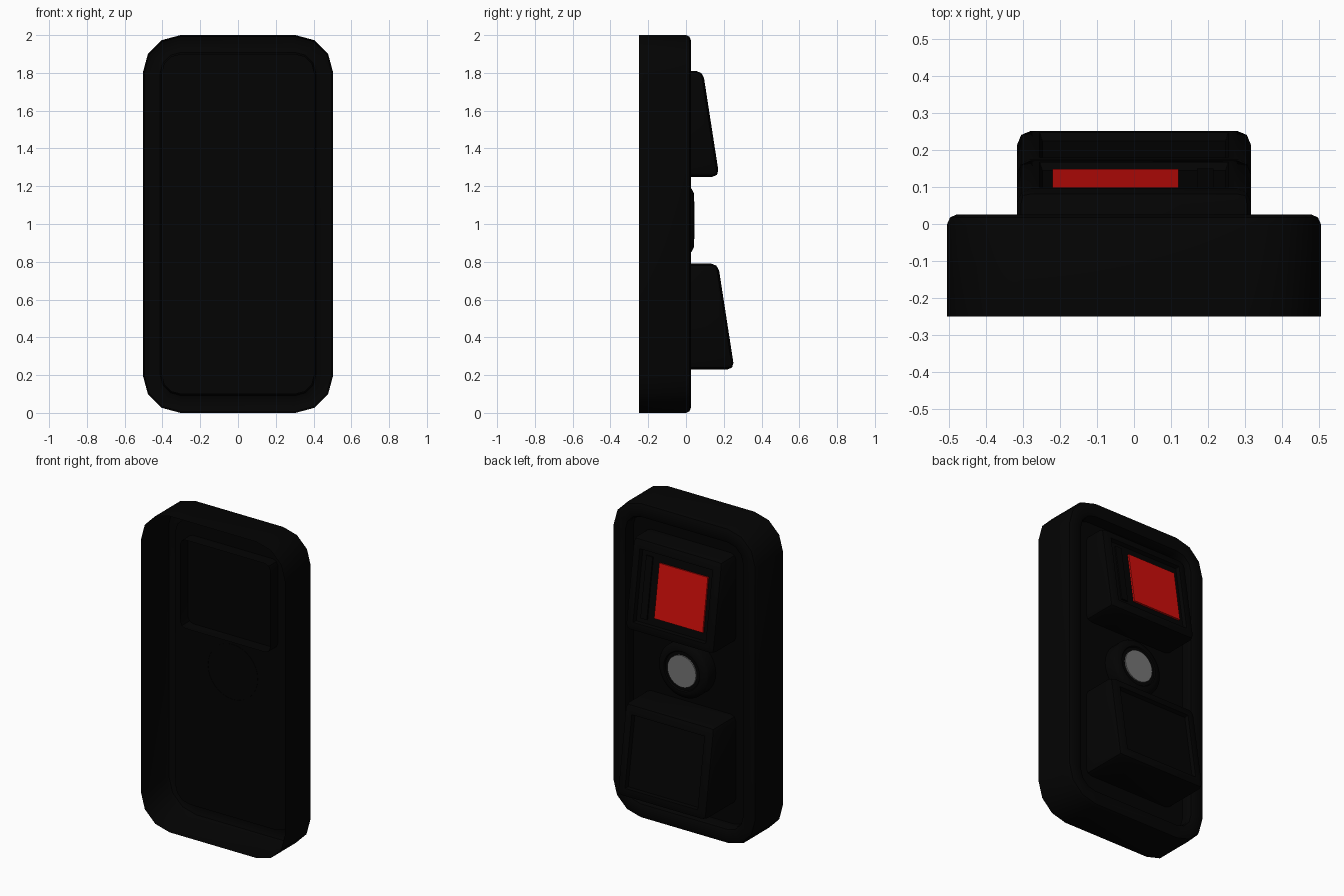
import bpy, bmesh, math
from mathutils import Matrix

if "Cube" in bpy.data.objects:
    bpy.data.objects.remove(bpy.data.objects["Cube"])


def material(name, rgb):
    m = bpy.data.materials.new(name)
    m.diffuse_color = (*rgb, 1)
    m.use_nodes = True
    m.node_tree.nodes["Principled BSDF"].inputs["Base Color"].default_value = m.diffuse_color
    return m


BLACK = material("black_plastic", (0.001, 0.001, 0.001))
RED = material("red_lens", (0.62, 0.004, 0.003))
GREY = material("grey_lens", (0.18, 0.18, 0.18))


def finish(bm, name, mat, angle=35):
    me = bpy.data.meshes.new(name)
    bm.to_mesh(me)
    bm.free()
    ob = bpy.data.objects.new(name, me)
    bpy.context.collection.objects.link(ob)
    me.materials.append(mat)
    bpy.ops.object.select_all(action='DESELECT')
    ob.select_set(True)
    bpy.context.view_layer.objects.active = ob
    bpy.ops.object.shade_smooth_by_angle(angle=math.radians(angle))
    return ob


def loft(bm, rings):
    """Bridge equal-sized point rings and cap the last one, facing +y."""
    loops = [[bm.verts.new(p) for p in r] for r in rings]
    n = len(loops[0])
    for a, b in zip(loops, loops[1:]):
        for i in range(n):
            j = (i + 1) % n
            bm.faces.new((b[i], b[j], a[j], a[i]))
    bm.faces.new(loops[-1][::-1])


def rounded_rect(inset, y):
    """Outline of the housing, moved inward by inset, at depth y."""
    r = 0.2 - inset
    pts = []
    for k, (sx, sz) in enumerate([(1, 1), (-1, 1), (-1, -1), (1, -1)]):
        for s in range(4):
            a = math.radians(90 * k + 30 * s)
            pts.append((sx * 0.304 + r * math.cos(a), y,
                        1 + sz * 0.8 + r * math.sin(a)))
    return pts


def ring(r, y, z, n=32):
    return [(r * math.cos(math.tau * i / n), y, z + r * math.sin(math.tau * i / n))
            for i in range(n)]


# Housing: thin shell, open at the front, with a sunken panel on the other side
PANEL_Y = -0.05
bm = bmesh.new()
profile = [(0, -0.25), (0, 0.0), (0.008, 0.018), (0.027, 0.026),
           (0.073, 0.026), (0.092, 0.018), (0.1, 0.0), (0.1, PANEL_Y)]
loft(bm, [rounded_rect(i, y) for i, y in profile])
finish(bm, "housing", BLACK)

# Wedge buttons: hollow caps of the same shape, the upper one pressed in
SLOPE = 0.155
TILT = math.atan(SLOPE)


def button(name, face_y, zc):
    bm = bmesh.new()
    bmesh.ops.create_cube(bm, size=1)
    bm.normal_update()
    base = [f for f in bm.faces if f.normal.y < -0.9]
    bmesh.ops.delete(bm, geom=base, context='FACES_ONLY')
    for v in bm.verts:
        x, y, z = v.co.x * 0.63, v.co.y, v.co.z * 0.56
        v.co = (x, face_y - SLOPE * z if y > 0 else face_y - 0.262, zc + z)
    bmesh.ops.bevel(bm, geom=[e for e in bm.edges if not e.is_boundary],
                    offset=0.036, segments=2, profile=0.5, affect='EDGES')
    bm.normal_update()
    face = max((f for f in bm.faces if f.normal.y > 0.9), key=lambda f: f.calc_area())
    bmesh.ops.inset_region(bm, faces=[face], thickness=0.035)
    bmesh.ops.inset_region(bm, faces=[face], thickness=0.01, depth=-0.022)
    return finish(bm, name, BLACK)


def tile(name, x0, x1, height, y0, y1, mat, face_y, zc):
    """Flat block lying parallel to a button's sloped face."""
    bm = bmesh.new()
    bmesh.ops.create_cube(bm, size=1)
    for v in bm.verts:
        v.co = ((x0 + x1) / 2 + v.co.x * (x1 - x0),
                (y0 + y1) / 2 + v.co.y * (y1 - y0), v.co.z * height)
    bm.transform(Matrix.Translation((0, face_y, zc)) @ Matrix.Rotation(TILT, 4, 'X'))
    return finish(bm, name, mat)


UPPER, LOWER = (0.133, 1.53), (0.213, 0.51)
button("upper_button", *UPPER)
button("lower_button", *LOWER)

# Lens and a slim side bar in the upper button's recess
tile("red_lens", -0.22, 0.12, 0.335, -0.023, -0.011, RED, *UPPER)
tile("side_bar", 0.17, 0.215, 0.38, -0.024, -0.013, BLACK, *UPPER)

# Indicator: open-backed round bezel with a flat grey lens
ZC = 1.02
bm = bmesh.new()
loft(bm, [ring(r, y, ZC) for r, y in
          [(0.174, PANEL_Y - 0.002), (0.174, 0.02), (0.168, 0.029), (0.14, 0.043),
           (0.125, 0.043), (0.12, 0.036)]])
finish(bm, "indicator_bezel", BLACK)

bm = bmesh.new()
loft(bm, [ring(0.1, 0.034, ZC), ring(0.1, 0.044, ZC)])
finish(bm, "indicator_lens", GREY)
